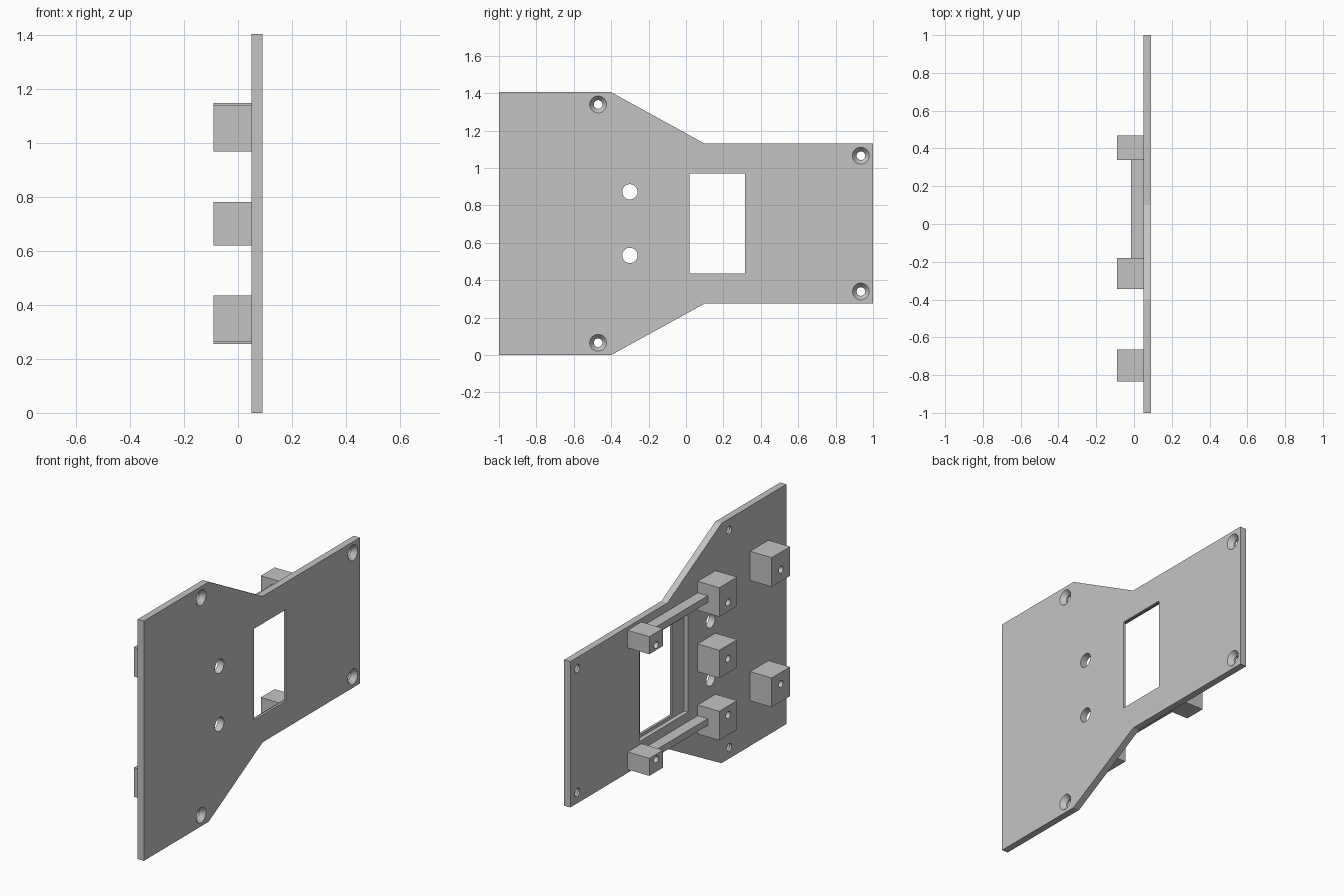
import bpy
import bmesh
from math import pi

old = bpy.data.objects.get("Cube")
if old:
    bpy.data.objects.remove(old, do_unlink=True)

grey = bpy.data.materials.new("light grey")
grey.use_nodes = True
grey.diffuse_color = (0.55, 0.55, 0.55, 1)
grey.node_tree.nodes["Principled BSDF"].inputs["Base Color"].default_value = (0.55, 0.55, 0.55, 1)

MID_Z = 0.7025   # height of the mirror plane
BACK, FACE = 0.05, 0.09   # x of the two plate faces


def prism(name, outline, x0, x1):
    """Extrude a (y, z) outline along x."""
    bm = bmesh.new()
    face = bm.faces.new([bm.verts.new((x0, y, z)) for y, z in outline])
    extruded = bmesh.ops.extrude_face_region(bm, geom=[face])
    moved = [v for v in extruded["geom"] if isinstance(v, bmesh.types.BMVert)]
    bmesh.ops.translate(bm, verts=moved, vec=(x1 - x0, 0, 0))
    bmesh.ops.recalc_face_normals(bm, faces=bm.faces)
    mesh = bpy.data.meshes.new(name)
    bm.to_mesh(mesh)
    bm.free()
    obj = bpy.data.objects.new(name, mesh)
    bpy.context.collection.objects.link(obj)
    mesh.materials.append(grey)
    return obj


def box(name, x0, x1, y0, y1, z0, z1):
    return prism(name, [(y0, z0), (y1, z0), (y1, z1), (y0, z1)], x0, x1)


def drill(x0, x1, y, z, r0, r1=None):
    """Round or tapered cutter along x."""
    bpy.ops.mesh.primitive_cone_add(vertices=32, radius1=r0, radius2=r1 or r0, depth=x1 - x0,
                                    location=((x0 + x1) / 2, y, z), rotation=(0, pi / 2, 0))
    obj = bpy.context.object
    obj.data.materials.append(grey)
    return obj


def cut(target, cutter):
    cutter.hide_render = True
    mod = target.modifiers.new("cut", "BOOLEAN")
    mod.operation = "DIFFERENCE"
    mod.solver = "EXACT"
    mod.object = cutter
    bpy.context.view_layer.objects.active = target
    bpy.ops.object.modifier_apply(modifier=mod.name)
    bpy.data.objects.remove(cutter, do_unlink=True)


def smooth(obj):
    bpy.ops.object.select_all(action="DESELECT")
    obj.select_set(True)
    bpy.context.view_layer.objects.active = obj
    bpy.ops.object.shade_smooth_by_angle(angle=0.5)


# Mounting plate with tapered shoulders
lower = [(-1, 0), (-0.4, 0), (0.1, 0.275), (1, 0.275)]
upper = [(y, 2 * MID_Z - z) for y, z in reversed(lower)]
plate = prism("mounting_plate", lower + upper, BACK, FACE)

# Window with a shallow recess on the back
cut(plate, box("window_cutter", 0, 0.2, 0.02, 0.315, 0.435, 0.97))
cut(plate, box("recess_cutter", 0, 0.076, -0.09, 0.36, 0.417, 0.988))

# Plain holes and countersunk corner holes
for side in (-1, 1):
    cut(plate, drill(0, 0.2, -0.3, MID_Z + side * 0.17, 0.041))
    for y, offset in ((-0.47, 0.637), (0.935, 0.363)):
        z = MID_Z + side * offset
        cut(plate, drill(0, 0.2, y, z, 0.023))
        cut(plate, drill(0.058, 0.1, y, z, 0.02, 0.053))
smooth(plate)


def post(name, y0, y1, z0, z1, hole_z):
    """Block on the back with a blind screw hole."""
    obj = box(name, -0.09, BACK, y0, y1, z0, z1)
    cut(obj, drill(-0.2, 0.02, (y0 + y1) / 2, hole_z, 0.02))
    smooth(obj)


# Posts in mirrored pairs: y range, near and far offset, hole offset
pairs = {
    "front_post": (-0.835, -0.665, 0.267, 0.438, 0.335),
    "middle_post": (-0.345, -0.18, 0.277, 0.447, 0.33),
    "rear_post": (0.34, 0.468, 0.305, 0.408, 0.335),
}
for side, label in ((-1, "lower"), (1, "upper")):
    for name, (y0, y1, near, far, hole) in pairs.items():
        z0, z1 = sorted((MID_Z + side * near, MID_Z + side * far))
        post(f"{label}_{name}", y0, y1, z0, z1, MID_Z + side * hole)
    # Rail joining the middle and rear posts
    z = MID_Z + side * 0.36
    box(f"{label}_rail", -0.015, BACK, -0.18, 0.34, z - 0.02, z + 0.02)

post("centre_post", -0.345, -0.18, 0.62, 0.783, MID_Z)
